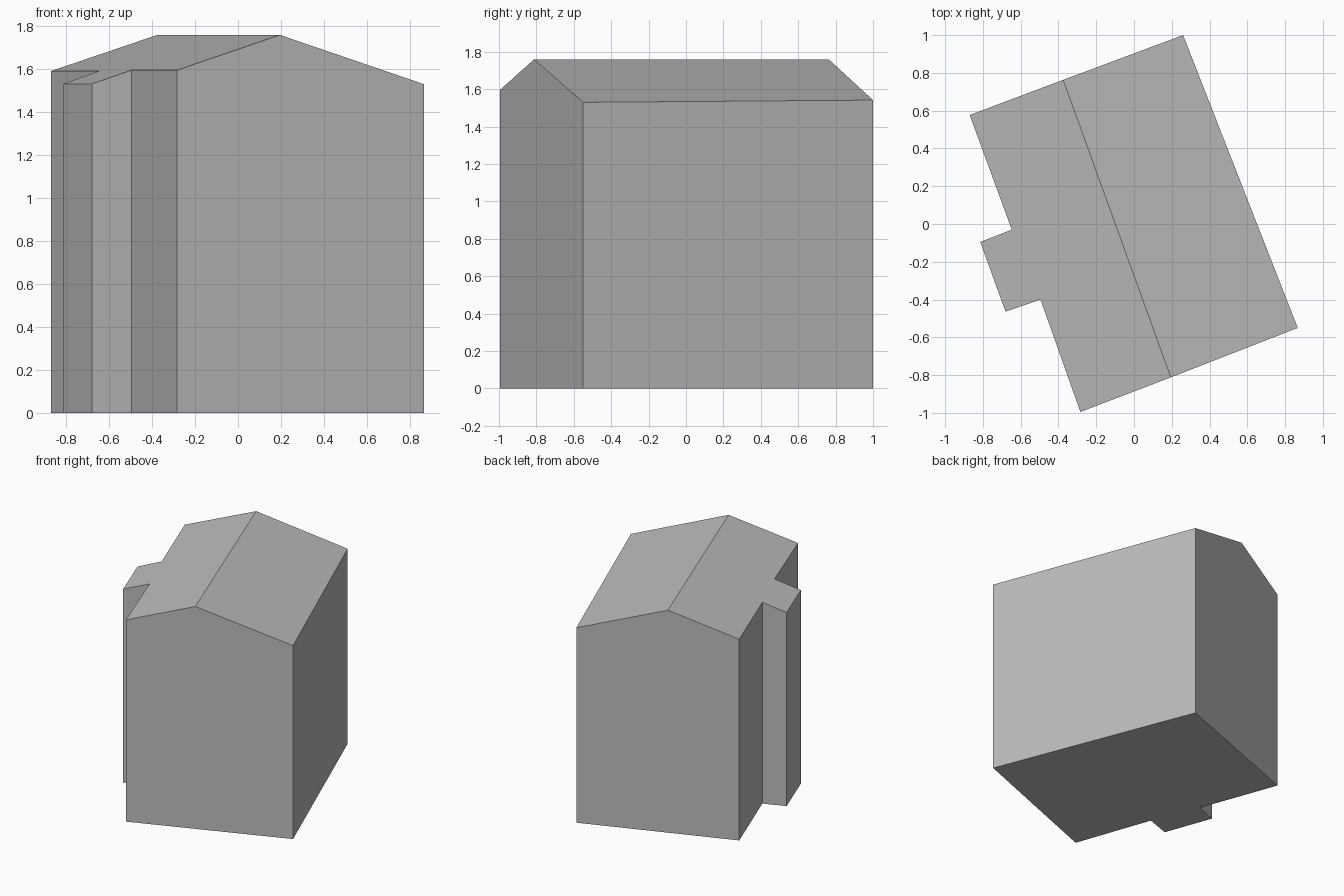
import bpy, bmesh

cube = bpy.data.objects.get("Cube")
if cube:
    bpy.data.objects.remove(cube, do_unlink=True)

# Single plain grey for walls and roof
grey = bpy.data.materials.new("plain_grey")
grey.use_nodes = True
grey.diffuse_color = (0.5, 0.5, 0.5, 1)
grey.node_tree.nodes["Principled BSDF"].inputs["Base Color"].default_value = (0.5, 0.5, 0.5, 1)

# Eave outline, counter-clockwise: x, y, eave height
front_ridge = (0.195, -0.812, 1.76)
back_ridge = (-0.375, 0.763, 1.76)
east_eave = [(0.867, -0.55, 1.53), (0.26, 1.0, 1.542)]
west_eave = [(-0.87, 0.577, 1.592),
             # side bay
             (-0.647, -0.03, 1.592), (-0.814, -0.095, 1.532),
             (-0.68, -0.464, 1.532), (-0.495, -0.4, 1.596),
             (-0.284, -0.995, 1.596)]
outline = [front_ridge, *east_eave, back_ridge, *west_eave]

bm = bmesh.new()
top = [bm.verts.new(p) for p in outline]
base = [bm.verts.new((x, y, 0)) for x, y, z in outline]
count = len(outline)

# Two roof slopes meeting at the ridge, and the floor
ridge_end = outline.index(back_ridge)
bm.faces.new(top[:ridge_end + 1])
bm.faces.new(top[ridge_end:] + top[:1])
bm.faces.new(base[::-1])

# Walls
for i in range(count):
    j = (i + 1) % count
    bm.faces.new((base[i], base[j], top[j], top[i]))

# Join the halves of each gable into one flat wall
seams = [bm.edges.get((base[i], top[i])) for i in (0, ridge_end)]
bmesh.ops.dissolve_edges(bm, edges=seams, use_verts=True)
bmesh.ops.recalc_face_normals(bm, faces=bm.faces[:])

mesh = bpy.data.meshes.new("building")
bm.to_mesh(mesh)
bm.free()
mesh.materials.append(grey)
building = bpy.data.objects.new("building", mesh)
bpy.context.collection.objects.link(building)
